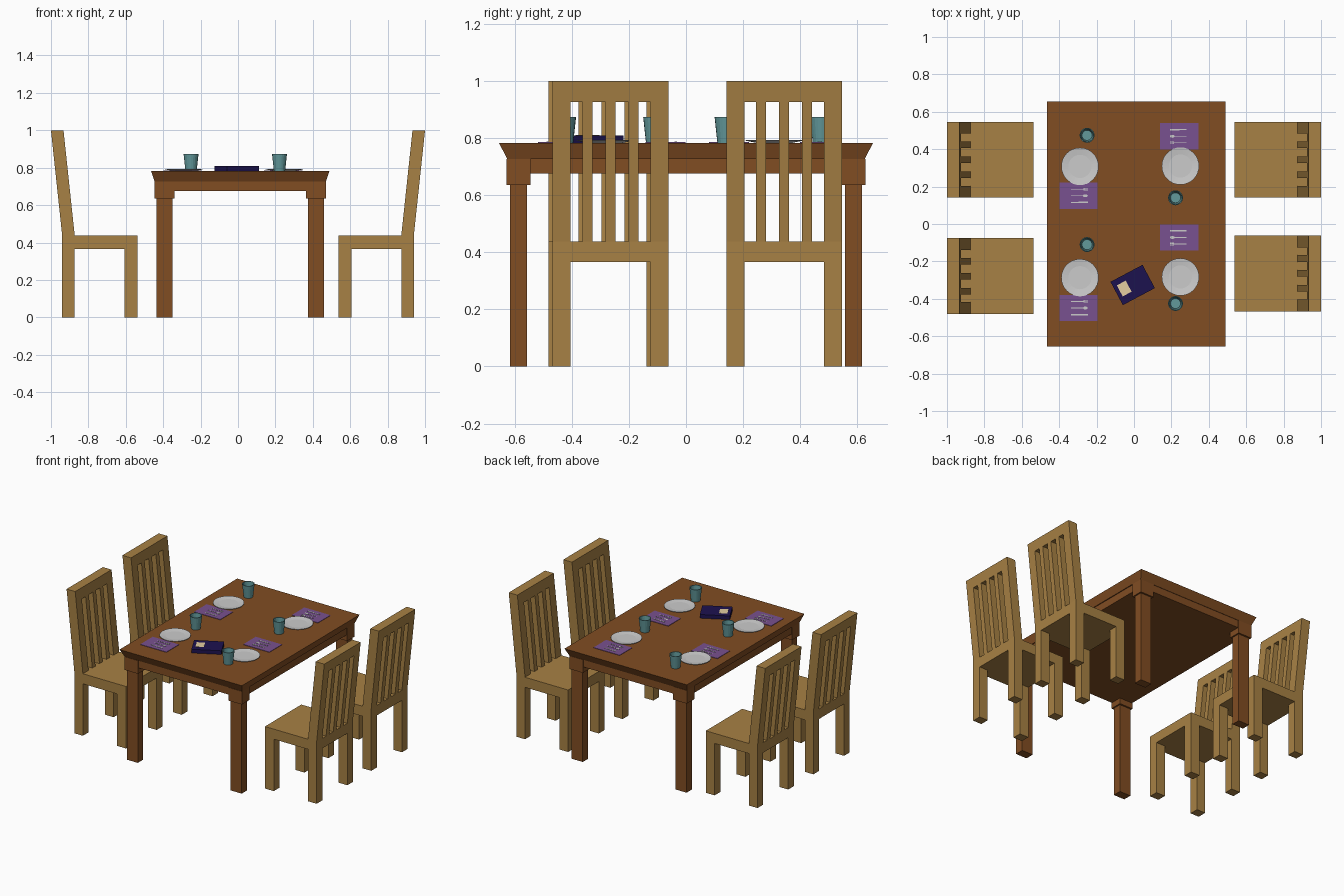
import bpy, bmesh, math
from mathutils import Matrix, Vector

if "Cube" in bpy.data.objects:
    bpy.data.objects.remove(bpy.data.objects["Cube"])


def material(name, rgb):
    m = bpy.data.materials.new(name)
    m.diffuse_color = [(c / 255) ** 2.2 for c in rgb] + [1]
    m.use_nodes = True
    m.node_tree.nodes["Principled BSDF"].inputs["Base Color"].default_value = m.diffuse_color
    return m


WOOD = material("table_wood", (128, 78, 39))
OAK = material("chair_wood", (166, 128, 70))
TEAL = material("teal", (98, 152, 154))
PURPLE = material("purple", (120, 82, 142))
NAVY = material("navy", (34, 25, 80))
CREAM = material("cream", (228, 205, 160))


def taper(bm, lo, hi):
    """Block between rectangles (x0, x1, y0, y1, z) at the bottom and top."""
    rings = []
    for x0, x1, y0, y1, z in (lo, hi):
        rings.append([bm.verts.new(p) for p in
                      ((x0, y0, z), (x1, y0, z), (x1, y1, z), (x0, y1, z))])
    a, b = rings
    bm.faces.new(a[::-1])
    bm.faces.new(b)
    for i in range(4):
        j = (i + 1) % 4
        bm.faces.new((a[i], a[j], b[j], b[i]))


def box(bm, x0, x1, y0, y1, z0, z1):
    taper(bm, (x0, x1, y0, y1, z0), (x0, x1, y0, y1, z1))


def finish(bm, name, mat=None, loc=(0, 0, 0), rot=0):
    bmesh.ops.recalc_face_normals(bm, faces=bm.faces)
    me = bpy.data.meshes.new(name)
    bm.to_mesh(me)
    bm.free()
    if mat:
        me.materials.append(mat)
    ob = bpy.data.objects.new(name, me)
    bpy.context.collection.objects.link(ob)
    ob.location = loc
    ob.rotation_euler.z = rot
    return ob


def lathe(name, profile, sides, mat, loc):
    bm = bmesh.new()
    vs = [bm.verts.new((r, 0, z)) for r, z in profile]
    es = [bm.edges.new(p) for p in zip(vs, vs[1:])]
    bmesh.ops.spin(bm, geom=vs + es, cent=(0, 0, 0), axis=(0, 0, 1),
                   angle=2 * math.pi, steps=sides)
    bmesh.ops.remove_doubles(bm, verts=bm.verts, dist=1e-5)
    return finish(bm, name, mat, loc)


# Table: bevelled top, solid apron, four legs with square collars
TX, TOP = 0.012, 0.783
bm = bmesh.new()
taper(bm, (-0.458, 0.458, -0.626, 0.626, 0.727), (-0.477, 0.477, -0.655, 0.655, TOP))
finish(bm, "table_top", WOOD, (TX, 0, 0))
bm = bmesh.new()
box(bm, -0.452, 0.452, -0.623, 0.623, 0.675, 0.727)
finish(bm, "table_apron", WOOD, (TX, 0, 0))
for sx in (-1, 1):
    for sy in (-1, 1):
        bm = bmesh.new()
        box(bm, -0.043, 0.043, -0.03, 0.03, 0, 0.64)
        box(bm, -0.053, 0.053, -0.042, 0.042, 0.635, 0.727)
        finish(bm, "table_leg", WOOD, (TX + sx * 0.405, sy * 0.586, 0))


# Chair: built at x > 0 with the slatted back leaning outward
def chair(side, y0):
    bm = bmesh.new()
    w, seat_z, rail_z = 0.405, 0.437, 0.927

    def lean(ya, yb, za, zb):
        r = []
        for z in (za, zb):
            s = 0.06 * (z - seat_z) / (1 - seat_z)
            r.append((0.873 + s, 0.94 + s, ya, yb, z))
        taper(bm, *r)

    box(bm, 0.537, 0.94, 0, w, 0.366, seat_z)
    for ya in (0, w - 0.063):
        box(bm, 0.537, 0.606, ya, ya + 0.063, 0, 0.366)
        box(bm, 0.873, 0.94, ya, ya + 0.063, 0, 0.366)
        lean(ya, ya + 0.063, seat_z, rail_z)
    for c in (0.1225, 0.2025, 0.2825):
        lean(c - 0.0175, c + 0.0175, seat_z, rail_z)
    lean(0, w, rail_z, 1)
    bmesh.ops.scale(bm, vec=(side, 1, 1), verts=bm.verts)
    finish(bm, "chair", OAK, (0, y0, 0))


for side, y0 in ((-1, 0.141), (-1, -0.481), (1, 0.141), (1, -0.467)):
    chair(side, y0)


# Cutlery: knife, fork and spoon lying along x, heads toward -x
def cutlery(x, y, rot):
    bm = bmesh.new()
    box(bm, -0.045, 0.005, 0.032, 0.040, 0, 0.002)
    box(bm, 0.0, 0.045, 0.033, 0.039, 0, 0.002)
    box(bm, -0.022, 0.045, -0.002, 0.002, 0, 0.002)
    bmesh.ops.create_cone(bm, cap_ends=True, segments=12, radius1=1, radius2=1, depth=0.002,
                          matrix=Matrix.Translation((-0.032, 0, 0.001))
                          @ Matrix.Diagonal((0.013, 0.008, 1, 1)))
    box(bm, -0.022, 0.045, -0.037, -0.033, 0, 0.002)
    box(bm, -0.027, -0.022, -0.042, -0.028, 0, 0.002)
    for ty in (-0.042, -0.0365, -0.031):
        box(bm, -0.045, -0.026, ty, ty + 0.003, 0, 0.002)
    finish(bm, "cutlery", None, (x, y, TOP + 0.003), rot)


# Place settings: plate, cup, napkin, cutlery
for px, py, cx, cy, nx, ny, rot in (
        (-0.289, 0.308, -0.251, 0.474, -0.297, 0.151, math.pi),
        (-0.289, -0.287, -0.251, -0.11, -0.297, -0.449, math.pi),
        (0.248, 0.31, 0.222, 0.14, 0.242, 0.469, 0),
        (0.248, -0.283, 0.222, -0.425, 0.242, -0.072, 0)):
    lathe("plate", [(0, 0), (0.06, 0), (0.1, 0.008), (0.1, 0.011), (0.062, 0.006), (0, 0.006)],
          32, None, (px, py, TOP))
    lathe("cup", [(0, 0), (0.03, 0), (0.04, 0.091), (0.035, 0.091), (0.027, 0.008), (0, 0.008)],
          20, TEAL, (cx, cy, TOP))
    bm = bmesh.new()
    box(bm, -0.102, 0.102, -0.07, 0.07, 0, 0.003)
    finish(bm, "napkin", PURPLE, (nx, ny, TOP))
    cutlery(nx - 0.005 * math.cos(rot), ny, rot)

# Book with a plain cover panel
ANG = math.radians(28)
bm = bmesh.new()
box(bm, -0.097, 0.097, -0.0705, 0.0705, 0, 0.026)
finish(bm, "book", NAVY, (-0.007, -0.326, TOP), ANG)
bm = bmesh.new()
box(bm, -0.076, -0.022, -0.029, 0.038, 0.025, 0.027)
finish(bm, "book_cover_panel", CREAM, (-0.007, -0.326, TOP), ANG)
